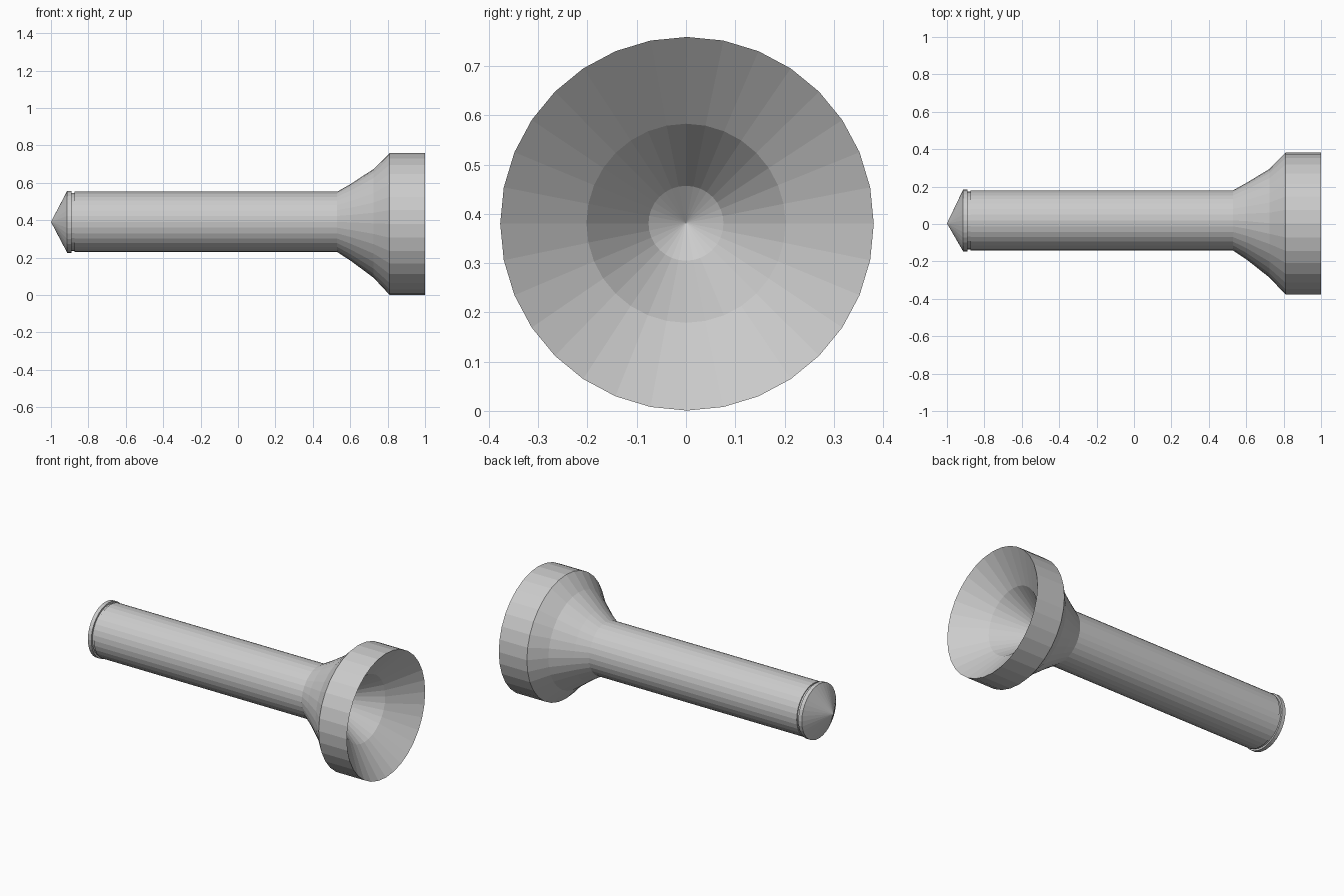
import bpy, bmesh, math

if "Cube" in bpy.data.objects:
    bpy.data.objects.remove(bpy.data.objects["Cube"])

SIDES = 32
grey = bpy.data.materials.new("plain grey")
grey.diffuse_color = (0.6, 0.6, 0.6, 1)
grey.use_nodes = True
grey.node_tree.nodes["Principled BSDF"].inputs["Base Color"].default_value = grey.diffuse_color


def loft(name, rings):
    """Flat-shaded tube along x through rings given as (x, radius, centre y, centre z)."""
    bm = bmesh.new()
    loops = []
    for x, r, cy, cz in rings:
        if r == 0:
            loops.append([bm.verts.new((x, cy, cz))] * SIDES)
            continue
        loops.append([bm.verts.new((x, cy + r * math.cos(2 * math.pi * i / SIDES),
                                    cz + r * math.sin(2 * math.pi * i / SIDES)))
                      for i in range(SIDES)])
    for a, b in zip(loops, loops[1:]):
        for i in range(SIDES):
            j = (i + 1) % SIDES
            corners = []
            for v in (a[i], a[j], b[j], b[i]):
                if v not in corners:
                    corners.append(v)
            bm.faces.new(corners)
    mesh = bpy.data.meshes.new(name)
    bm.to_mesh(mesh)
    bm.free()
    mesh.materials.append(grey)
    obj = bpy.data.objects.new(name, mesh)
    bpy.context.collection.objects.link(obj)
    return obj


BY, BZ = 0.019, 0.391   # handle axis
HY, HZ = 0.002, 0.380   # head axis

# pointed tail cap
loft("tail_cap", [(-1.0, 0, 0.003, BZ), (-0.913, 0.166, BY, BZ),
                  (-0.89, 0.166, BY, BZ), (-0.89, 0.155, BY, BZ)])

# handle with the narrow groove next to the cap
loft("handle", [(-0.89, 0.155, BY, BZ), (-0.875, 0.155, BY, BZ),
                (-0.875, 0.161, BY, BZ), (0.53, 0.161, BY, BZ)])

# flared neck and head rim
loft("head", [(0.53, 0.161, BY, BZ), (0.605, 0.207, 0.015, 0.388),
              (0.725, 0.291, 0.004, 0.383), (0.81, 0.379, HY, HZ),
              (1.0, 0.379, HY, HZ)])

# hollow reflector, wide cone then steeper cone
loft("reflector", [(1.0, 0.379, HY, HZ), (0.855, 0.202, 0, 0.381),
                   (0.68, 0.076, 0, 0.381)])

# shallow bulb socket at the bottom of the reflector
loft("bulb_socket", [(0.68, 0.076, 0, 0.381), (0.625, 0, 0, 0.382)])
